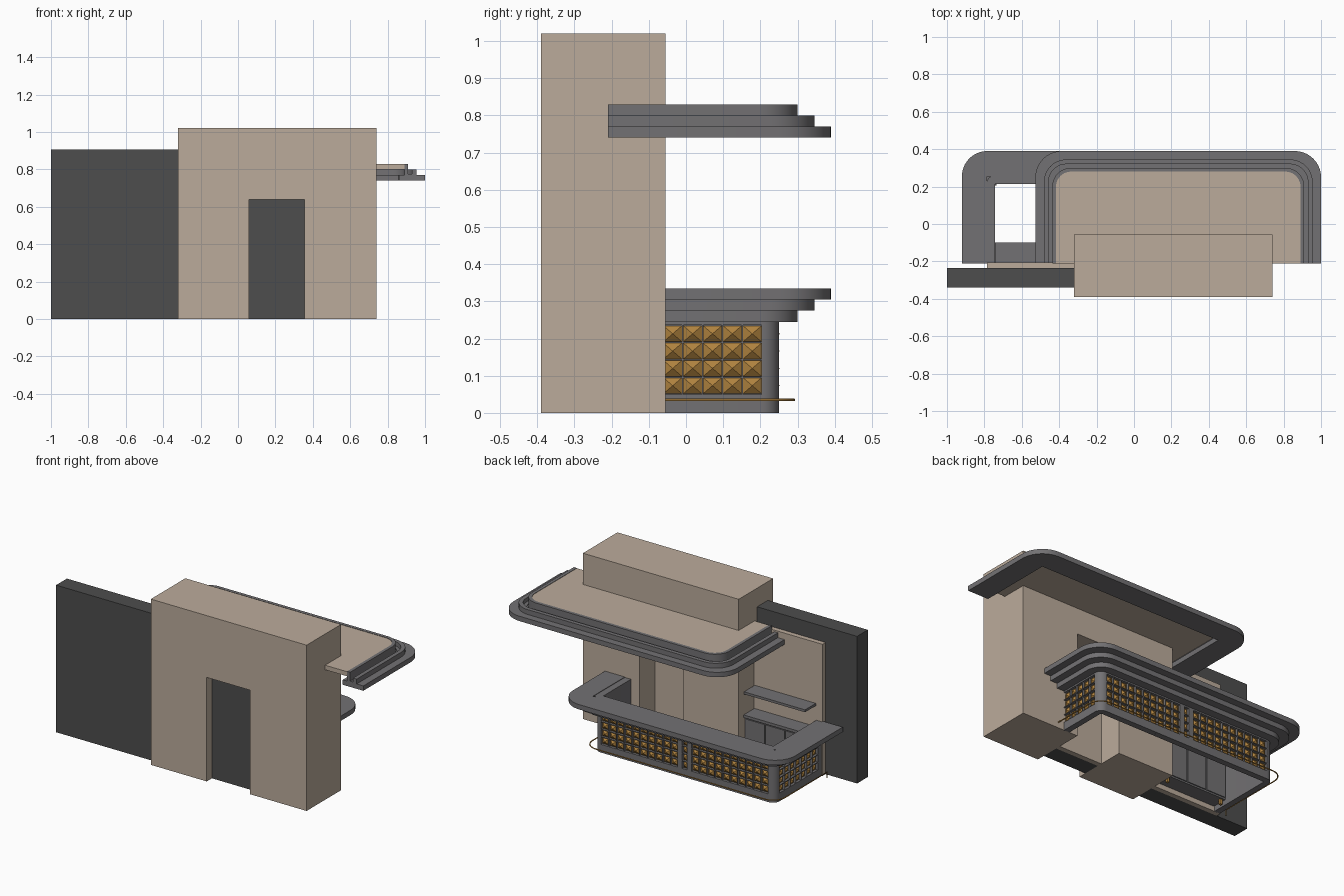
import bpy, bmesh, math
from mathutils import Vector

if "Cube" in bpy.data.objects:
    bpy.data.objects.remove(bpy.data.objects["Cube"])


def material(name, rgb):
    m = bpy.data.materials.new(name)
    m.use_nodes = True
    m.diffuse_color = (*rgb, 1)
    bsdf = next(n for n in m.node_tree.nodes if n.type == 'BSDF_PRINCIPLED')
    bsdf.inputs["Base Color"].default_value = (*rgb, 1)
    return m


BEIGE = material("beige plaster", (.50, .41, .33))
DARK = material("charcoal", (.075, .075, .075))
GREY = material("grey stone", (.17, .165, .172))
GOLD = material("golden brown", (.44, .23, .05))


def finish(name, bm, mat):
    bmesh.ops.recalc_face_normals(bm, faces=bm.faces)
    me = bpy.data.meshes.new(name)
    bm.to_mesh(me)
    bm.free()
    me.materials.append(mat)
    ob = bpy.data.objects.new(name, me)
    bpy.context.collection.objects.link(ob)
    return ob


def extrude_loop(bm, face, vec):
    new = bmesh.ops.extrude_face_region(bm, geom=[face])["geom"]
    verts = [v for v in new if isinstance(v, bmesh.types.BMVert)]
    bmesh.ops.translate(bm, verts=verts, vec=vec)


def prism(name, points, lo, hi, mat, axis="z"):
    """Flat outline extruded along z, or an x-z outline extruded along y."""
    bm = bmesh.new()
    if axis == "z":
        verts = [bm.verts.new((a, b, lo)) for a, b in points]
        vec = (0, 0, hi - lo)
    else:
        verts = [bm.verts.new((a, lo, b)) for a, b in points]
        vec = (0, hi - lo, 0)
    extrude_loop(bm, bm.faces.new(verts), vec)
    return finish(name, bm, mat)


def box(name, x, y, z, mat):
    return prism(name, [(x[0], y[0]), (x[1], y[0]), (x[1], y[1]), (x[0], y[1])],
                 z[0], z[1], mat)


def arc(cx, cy, r, start, steps=10):
    """Quarter circle running clockwise from the start angle."""
    return [(cx + r * math.cos(start - math.pi / 2 * i / steps),
             cy + r * math.sin(start - math.pi / 2 * i / steps)) for i in range(steps + 1)]


def u_path(shape, off, r):
    """U outline with two rounded back corners, moved inward by off."""
    x0, x1, y1, end0, end1 = shape
    x0, x1, y1, r = x0 + off, x1 - off, y1 - off, max(r, .002)
    return ([(x0, end0)] + arc(x0 + r, y1 - r, r, math.pi)
            + arc(x1 - r, y1 - r, r, math.pi / 2) + [(x1, end1)])


def u_band(name, shape, off, width, r, z0, z1, mat):
    bm = bmesh.new()
    rows = []
    for a, b in zip(u_path(shape, off, r), u_path(shape, off + width, r - width)):
        rows.append([bm.verts.new((*p, z)) for p, z in ((a, z0), (a, z1), (b, z1), (b, z0))])
    for p, q in zip(rows, rows[1:]):
        for i in range(4):
            j = (i + 1) % 4
            bm.faces.new((p[i], p[j], q[j], q[i]))
    bm.faces.new(rows[0])
    bm.faces.new(rows[-1])
    return finish(name, bm, mat)


# Tall block with doorway, long dark wall and back panel running through it
prism("main_block", [(-.32, 0), (.06, 0), (.06, .64), (.355, .64), (.355, 0),
                     (.74, 0), (.74, 1.02), (-.32, 1.02)], -.39, -.055, BEIGE, "y")
box("dark_wall", (-1, .38), (-.34, -.235), (0, .905), DARK)
box("back_panel", (-.785, .37), (-.235, -.205), (0, .81), BEIGE)

# Canopy: stepped moulding, widest at the bottom, round a beige slab
CANOPY = (-.527, 1.0, .39, -.21, -.21)
u_band("canopy_lower_step", CANOPY, 0, .14, .14, .74, .77, GREY)
u_band("canopy_middle_ridge", CANOPY, .045, .025, .12, .77, .80, GREY)
u_band("canopy_channel", CANOPY, .07, .02, .1, .77, .775, GREY)
u_band("canopy_upper_step", CANOPY, .09, .02, .1, .77, .83, GREY)
prism("canopy_slab", u_path(CANOPY, .11, .08), .80, .828, BEIGE)

# Counter: the same steps upside down
COUNTER = (-.92, .59, .39, -.21, -.06)
u_band("counter_top_step", COUNTER, 0, .135, .135, .305, .335, GREY)
u_band("counter_middle_step", COUNTER, .045, .09, .12, .275, .305, GREY)
u_band("counter_lower_step", COUNTER, .09, .045, .1, .245, .275, GREY)
u_band("counter_inner_top", COUNTER, .135, .042, .03, .245, .332, GREY)

# Counter body: thin core with plinth, head band and corner posts
BODY = .14
u_band("body_core", COUNTER, BODY + .016, .021, .03, 0, .245, GREY)
u_band("body_plinth", COUNTER, BODY, .03, .045, 0, .05, GREY)
u_band("body_head", COUNTER, BODY, .03, .045, .236, .245, GREY)
left, right, back, R = -.92 + BODY, .59 - BODY, .39 - BODY, .045
for side, x, start in (("left", left + R, math.pi), ("right", right - R, math.pi / 2)):
    prism(side + "_corner_post", [(x, back - R)] + arc(x, back - R, R, start),
          .05, .236, GREY)
box("left_end_post", (left, left + .03), (-.21, -.17), (.05, .236), GREY)


def stud_panel(name, origin, along, out, cols, pitch, depth=.016):
    """Grid of pyramids sunk between lattice bars, in front of the core."""
    o, a, n = Vector((*origin, .05)), Vector((*along, 0)), Vector((*out, 0))
    rows, rise, gap = 4, .0465, .004

    def at(t, z, d):
        return o + a * t + Vector((0, 0, z)) + n * (d - depth)

    studs, bars = bmesh.new(), bmesh.new()

    def bar(t0, t1, z0, z1):
        f = bars.faces.new([bars.verts.new(at(t, z, 0)) for t, z in
                            ((t0, z0), (t1, z0), (t1, z1), (t0, z1))])
        extrude_loop(bars, f, n * depth)

    for c in range(cols):
        for r in range(rows):
            t0, t1 = c * pitch + gap / 2, (c + 1) * pitch - gap / 2
            z0, z1 = r * rise + gap / 2, (r + 1) * rise - gap / 2
            base = [studs.verts.new(at(t, z, .001)) for t, z in
                    ((t0, z0), (t1, z0), (t1, z1), (t0, z1))]
            tip = studs.verts.new(at((t0 + t1) / 2, (z0 + z1) / 2, depth + .002))
            studs.faces.new(base)
            for i in range(4):
                studs.faces.new((base[i], base[(i + 1) % 4], tip))
    for c in range(cols + 1):
        bar(c * pitch - gap / 2, c * pitch + gap / 2, 0, rows * rise)
    for r in range(1, rows):
        bar(0, cols * pitch, r * rise - gap / 2, r * rise + gap / 2)
    finish(name + "_studs", studs, GOLD)
    finish(name + "_lattice", bars, GREY)


mid = (left + right) / 2
stud_panel("back_left_panel", (right - R, back), (-1, 0), (0, 1), 10, .0525)
stud_panel("back_right_panel", (left + R, back), (1, 0), (0, 1), 10, .0525)
stud_panel("divider_panel", (mid - .0175, back), (1, 0), (0, 1), 1, .035)
stud_panel("right_arm_panel", (left, back - R), (0, -1), (-1, 0), 7, .0535)
stud_panel("left_arm_panel", (right, back - R), (0, -1), (1, 0), 5, .0535)
for side, s in (("left", 1), ("right", -1)):
    xs = sorted((mid + s * .0175, mid + s * .045))
    box(side + "_divider_post", xs, (back - .02, back), (.05, .236), GREY)

# Foot rail
path = u_path(COUNTER, .10, .08)
path = [(path[0][0], -.2, 0)] + [(x, max(y, -.2), .035) for x, y in path]
cu = bpy.data.curves.new("foot_rail", 'CURVE')
cu.dimensions = '3D'
cu.bevel_depth = .0035
cu.bevel_resolution = 2
cu.use_fill_caps = True
sp = cu.splines.new('POLY')
sp.points.add(len(path) - 1)
for p, co in zip(sp.points, path):
    p.co = (*co, 1)
cu.materials.append(GOLD)
bpy.context.collection.objects.link(bpy.data.objects.new("foot_rail", cu))

# Back bar: cabinet with doors and a shelf above
box("cabinet", (-.74, -.325), (-.206, -.11), (.03, .275), GREY)
box("cabinet_top", (-.745, -.322), (-.206, -.10), (.275, .292), GREY)
box("shelf", (-.74, -.325), (-.206, -.10), (.42, .435), GREY)
for i in range(3):
    x = -.735 + i * .136
    box("cabinet_door", (x, x + .128), (-.11, -.104), (.04, .268), GREY)
for x in (-.72, -.345):
    box("cabinet_foot", (x - .008, x + .008), (-.135, -.12), (0, .03), GOLD)

# Smooth the rounded corners, keep real edges sharp
bpy.ops.object.select_all(action='DESELECT')
for ob in bpy.context.collection.objects:
    if ob.type == 'MESH' and ob.name.startswith(("canopy", "counter", "body", "left_corner", "right_corner")):
        ob.select_set(True)
        bpy.context.view_layer.objects.active = ob
bpy.ops.object.shade_smooth_by_angle(angle=math.radians(30))
